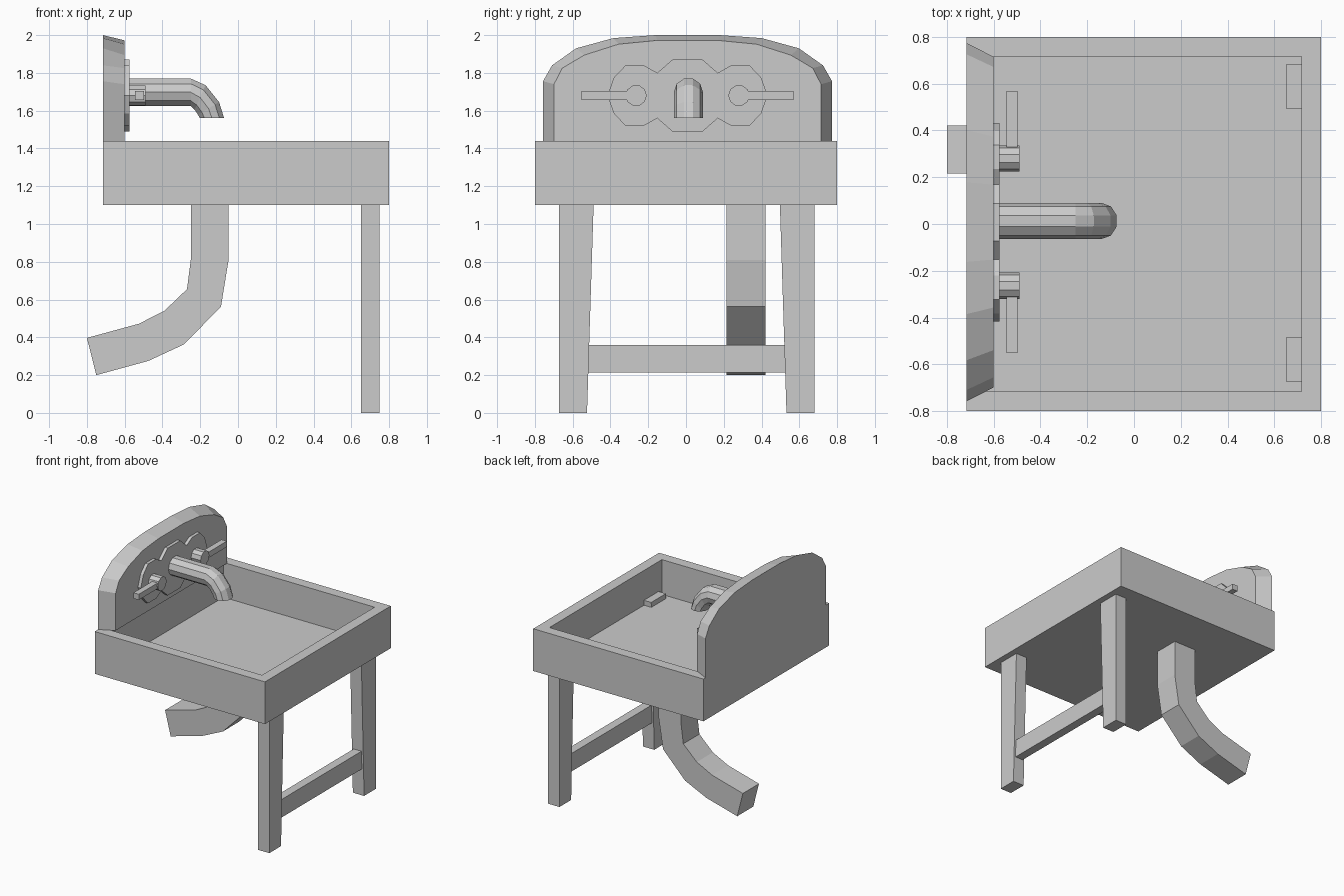
import bpy, bmesh
from math import sin, cos, pi
from mathutils import Vector

if "Cube" in bpy.data.objects:
    bpy.data.objects.remove(bpy.data.objects["Cube"])

CY = 0.008   # slight sideways offset of the tap and splashback


def finish(name, bm):
    bmesh.ops.recalc_face_normals(bm, faces=bm.faces)
    me = bpy.data.meshes.new(name)
    bm.to_mesh(me)
    bm.free()
    ob = bpy.data.objects.new(name, me)
    bpy.context.collection.objects.link(ob)
    return ob


def loft(name, rings):
    """Skin matching rings of points and cap both ends."""
    bm = bmesh.new()
    vs = [[bm.verts.new(p) for p in r] for r in rings]
    n = len(vs[0])
    for a, b in zip(vs, vs[1:]):
        for i in range(n):
            j = (i + 1) % n
            bm.faces.new((a[i], a[j], b[j], b[i]))
    bm.faces.new(vs[0])
    bm.faces.new(vs[-1])
    return finish(name, bm)


def box_bm(x0, x1, y0, y1, z0, z1):
    bm = bmesh.new()
    bmesh.ops.create_cube(bm, size=1)
    bmesh.ops.scale(bm, vec=(x1 - x0, y1 - y0, z1 - z0), verts=bm.verts)
    bmesh.ops.translate(bm, vec=((x0 + x1) / 2, (y0 + y1) / 2, (z0 + z1) / 2), verts=bm.verts)
    return bm


def box(name, *dims):
    return finish(name, box_bm(*dims))


def mirrored(half):
    """Complete a half outline (y, z) across the centre."""
    return half + [(-y, z) for y, z in reversed(half)]


# basin with hollow
bm = box_bm(-0.715, 0.80, -0.80, 0.80, 1.10, 1.44)
bm.normal_update()
top = [f for f in bm.faces if f.normal.z > 0.9]
bmesh.ops.inset_region(bm, faces=top, thickness=0.12)
floor = bmesh.ops.extrude_discrete_faces(bm, faces=top)["faces"][0]
bmesh.ops.translate(bm, vec=(0, 0, -0.28), verts=floor.verts)
finish("basin", bm)

# arched splashback, tapering to the front
back = [(.765, 1.44), (.765, 1.756), (.717, 1.84), (.59, 1.93), (.393, 1.984), (.17, 2.0)]
front = [(.707, 1.44), (.707, 1.74), (.663, 1.825), (.547, 1.894), (.365, 1.952), (.16, 1.972)]
loft("splashback", [[(x, y + CY, z) for y, z in mirrored(h)]
                    for x, h in ((-0.715, back), (-0.60, front))])

# scalloped tap plate
upper = mirrored([(.39, .095), (.33, .158), (.228, .158), (.16, .12), (.08, .19)])
outline = [(.424, 0)] + upper[:5] + upper[5:] + [(-.424, 0)] + [(y, -z) for y, z in reversed(upper)]
loft("tap_plate", [[(x, y + CY, z + 1.68) for y, z in outline] for x in (-0.61, -0.575)])

# spout: ten-sided rings given by (top, bottom) points in x, z
rings = []
for t, b in [((-.58, 1.77), (-.58, 1.625)), ((-.25, 1.77), (-.25, 1.625)),
             ((-.172, 1.735), (-.23, 1.605)), ((-.10, 1.645), (-.213, 1.58)),
             ((-.074, 1.562), (-.203, 1.562))]:
    t, b = Vector((t[0], 0, t[1])), Vector((b[0], 0, b[1]))
    mid, up = (t + b) / 2, (t - b) / 2 / cos(pi / 10)
    rings.append([mid + up * cos(a) + Vector((0, CY + .005 + .077 * sin(a), 0))
                  for a in [(k + .5) * pi / 5 for k in range(10)]])
loft("spout", rings)

# tap handles
for s, side in ((-1, "left"), (1, "right")):
    y = CY + s * .272
    loft("tap_hub_" + side, [[(x, y + .056 * cos(k * pi / 5), 1.68 + .056 * sin(k * pi / 5))
                              for k in range(10)] for x in (-.58, -.49)])
    a, b = sorted((y + s * .02, CY + s * .56))
    box("tap_lever_" + side, -.545, -.497, a, b, 1.657, 1.703)

# square drain pipe
inner = [(-.25, 1.13), (-.25, .81), (-.27, .655), (-.39, .54), (-.525, .472), (-.80, .397)]
outer = [(-.05, 1.13), (-.05, .81), (-.09, .563), (-.285, .363), (-.475, .275), (-.75, .20)]
loft("drain_pipe", [[(a[0], .215, a[1]), (a[0], .42, a[1]), (b[0], .42, b[1]), (b[0], .215, b[1])]
                    for a, b in zip(inner, outer)])

# tapered front legs and crossbar
for s, side in ((-1, "left"), (1, "right")):
    loft("leg_" + side, [[(x, .004 + s * y, z) for x, y in
                          ((.65, yi), (.75, yi), (.75, .677), (.65, .677))]
                         for z, yi in ((0, .528), (1.20, .49))])
box("leg_crossbar", .665, .735, -.53, .54, .215, .36)
